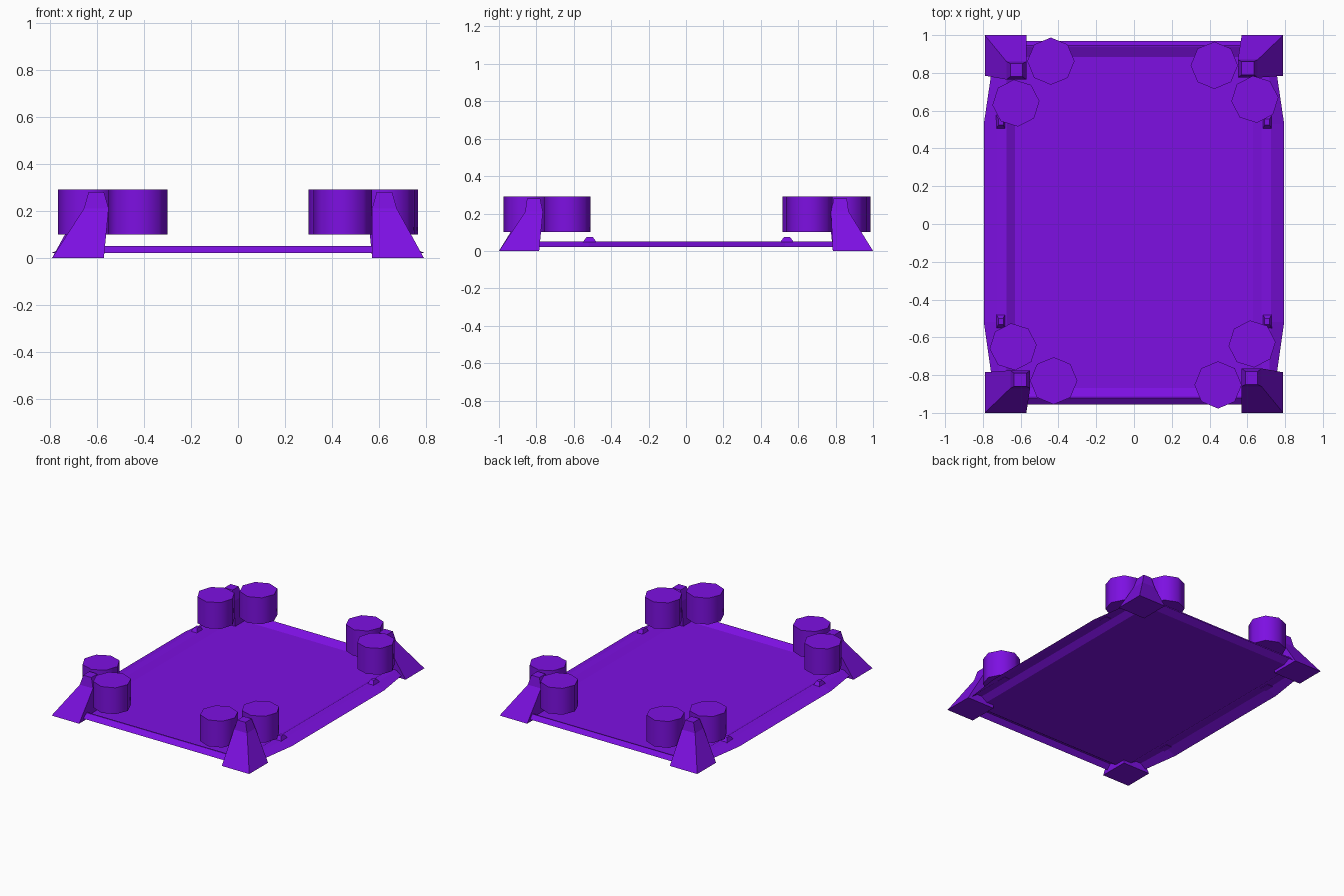
import bpy, bmesh, math

if "Cube" in bpy.data.objects:
    bpy.data.objects.remove(bpy.data.objects["Cube"])

purple = bpy.data.materials.new("purple")
purple.diffuse_color = (0.205, 0.005, 0.76, 1)
purple.use_nodes = True
purple.node_tree.nodes["Principled BSDF"].inputs["Base Color"].default_value = purple.diffuse_color


def finish(name, bm, outward=True):
    if outward:
        bmesh.ops.recalc_face_normals(bm, faces=bm.faces)
    mesh = bpy.data.meshes.new(name)
    bm.to_mesh(mesh)
    bm.free()
    mesh.materials.append(purple)
    obj = bpy.data.objects.new(name, mesh)
    bpy.context.collection.objects.link(obj)
    return obj


def bridge(bm, a, b):
    n = len(a)
    for i in range(n):
        bm.faces.new((a[i], a[(i + 1) % n], b[(i + 1) % n], b[i]))


def rect_loft(name, loops):
    """Closed solid through rectangles (x0, x1, y0, y1, z)."""
    bm = bmesh.new()
    rings = [[bm.verts.new(p) for p in ((x0, y0, z), (x1, y0, z), (x1, y1, z), (x0, y1, z))]
             for x0, x1, y0, y1, z in loops]
    for a, b in zip(rings, rings[1:]):
        bridge(bm, a, b)
    bm.faces.new(rings[0])
    bm.faces.new(rings[-1])
    return finish(name, bm)


# Folded tray: floor, inner slope, raised rim and flared flange in one sheet
bm = bmesh.new()
rings = []
for x_mid, x_near, x_end, y_front, y_back, z in (
        (0.795, 0.755, 0.70, -0.955, 0.97, 0.02),
        (0.725, 0.715, 0.69, -0.92, 0.945, 0.05),
        (0.675, 0.675, 0.675, -0.91, 0.94, 0.05),
        (0.63, 0.63, 0.63, -0.868, 0.885, 0.022)):
    right = [(x_end, y_front), (x_near, -0.80), (x_mid, -0.52),
             (x_mid, 0.53), (x_near, 0.80), (x_end, y_back)]
    outline = right + [(-x, y) for x, y in reversed(right)]
    rings.append([bm.verts.new((x, y, z)) for x, y in outline])
for a, b in zip(rings, rings[1:]):
    bridge(bm, a, b)
bm.faces.new(rings[-1])
finish("tray", bm, outward=False)

# Tapered corner posts, their tops shifted slightly in alternate corners
for sx, sy, label in ((-1, -1, "front_left"), (1, -1, "front_right"),
                      (1, 1, "back_right"), (-1, 1, "back_left")):
    dx = 0.0 if sx == sy else 0.02
    dy = 0.0 if sx == sy else -0.01

    def corner(x0, x1, y0, y1, z):
        return (sx * x0, sx * x1, sy * y0, sy * y1, z)

    rect_loft("corner_post_" + label, [
        corner(0.57, 0.79, 0.785, 1.0, 0.0),
        corner(0.55 + dx, 0.655 + dx, 0.775 + dy, 0.87 + dy, 0.21),
        corner(0.57 + dx, 0.635 + dx, 0.79 + dy, 0.86 + dy, 0.28)])

    # Small tabs on the side rims
    yc = 0.515 if sy < 0 else 0.54
    rect_loft("rim_tab_" + label, [
        corner(0.682, 0.73, yc - 0.038, yc + 0.038, 0.045),
        corner(0.692, 0.718, yc - 0.016, yc + 0.016, 0.075)])

# Paired eight-sided rollers beside each post
for i, (x, y, turn) in enumerate((
        (-0.44, 0.862, 0), (-0.625, 0.64, 5), (0.425, 0.84, 0), (0.64, 0.66, 5),
        (-0.64, -0.65, 5), (-0.425, -0.83, 0), (0.445, -0.852, 0), (0.625, -0.635, 5))):
    bpy.ops.mesh.primitive_cylinder_add(
        vertices=8, radius=0.125, depth=0.19, location=(x, y, 0.195),
        rotation=(0, 0, math.radians(turn)))
    roller = bpy.context.object
    roller.name = "roller_%d" % (i + 1)
    roller.data.materials.append(purple)
    bpy.ops.object.shade_smooth_by_angle(angle=math.radians(60))
